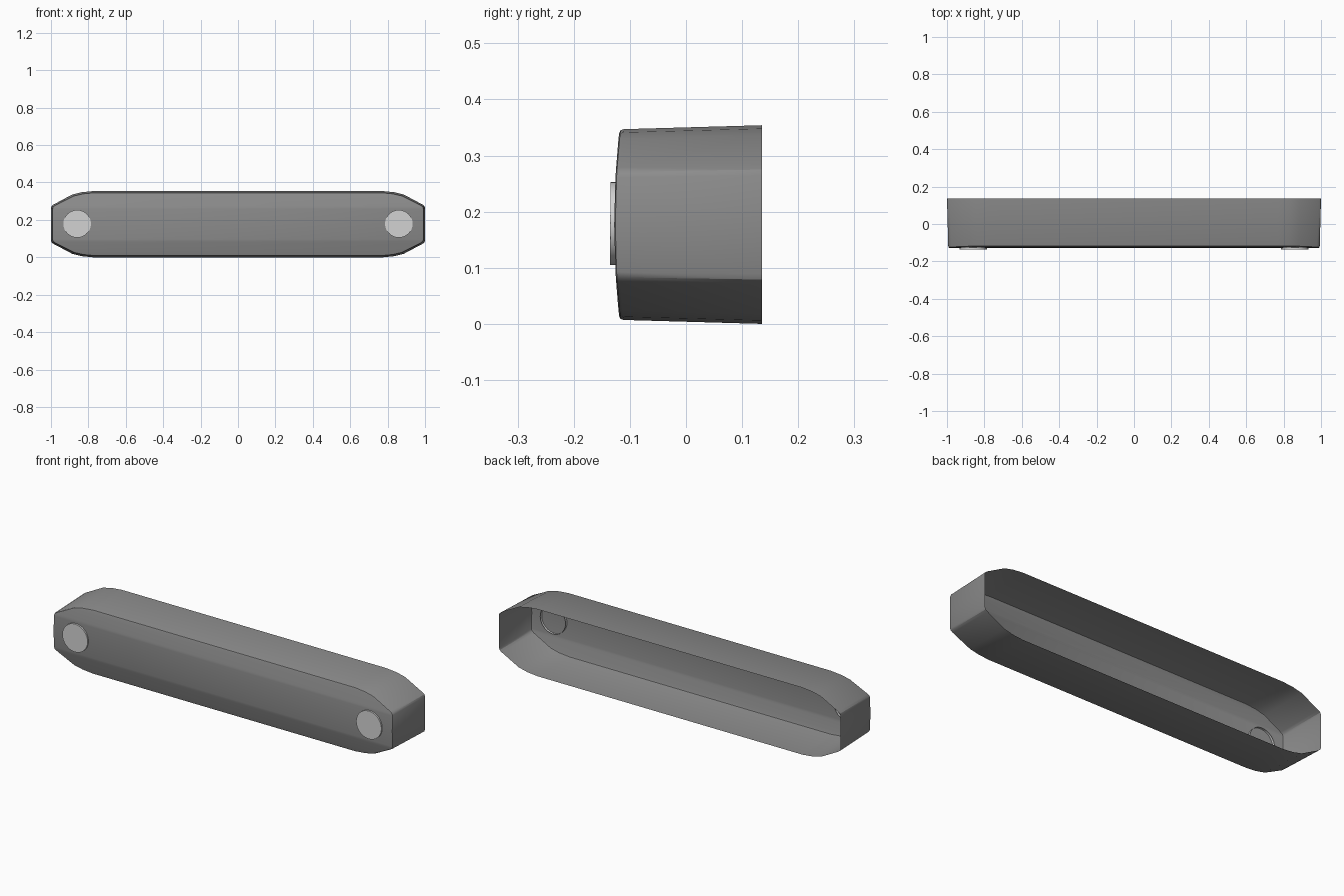
import bpy, bmesh, math
from mathutils import Matrix

cube = bpy.data.objects.get("Cube")
if cube:
    bpy.data.objects.remove(cube)

HALF_H = 0.177   # half height, also the height of the centre line


def material(name, value):
    m = bpy.data.materials.new(name)
    m.use_nodes = True
    col = (value, value, value, 1)
    m.diffuse_color = col
    m.node_tree.nodes["Principled BSDF"].inputs["Base Color"].default_value = col
    return m


def add_object(name, bm, mat):
    bmesh.ops.recalc_face_normals(bm, faces=bm.faces)
    me = bpy.data.meshes.new(name)
    bm.to_mesh(me)
    bm.free()
    me.materials.append(mat)
    ob = bpy.data.objects.new(name, me)
    bpy.context.collection.objects.link(ob)
    bpy.ops.object.select_all(action='DESELECT')
    ob.select_set(True)
    bpy.context.view_layer.objects.active = ob
    bpy.ops.object.shade_smooth_by_angle(angle=math.radians(32))
    return ob


grey = material("mid grey", 0.26)
pale = material("pale grey", 0.65)

# Right-hand outline from bottom to top, as (x, height from centre line)
upper = [(1.0, 0.088), (0.996, 0.098), (0.985, 0.106), (0.885, 0.159),
         (0.835, 0.171), (0.775, HALF_H)]
outline = [(x, -z) for x, z in reversed(upper)] + [(1.0, 0.0)] + upper
count = len(outline)


def front_y(z):
    """Gently bowed front panel."""
    return -0.128 + 0.33 * z * z


def ring(bm, inset, depth):
    """Closed outline loop; depth is a function of height."""
    right = [(x - inset, z * (1 - inset / HALF_H)) for x, z in outline]
    loop = right + [(-x, z) for x, z in reversed(right)]
    return [bm.verts.new((x, depth(z), z + HALF_H)) for x, z in loop]


# Hollow housing: tapered wall, rounded front edge, bowed front panel, open back
bm = bmesh.new()
rings = [ring(bm, 0.0, lambda z: 0.135),
         ring(bm, 0.007, lambda z: front_y(z) + 0.007),
         ring(bm, 0.009, lambda z: front_y(z) + 0.002),
         ring(bm, 0.014, front_y)]
for a, b in zip(rings, rings[1:]):
    for i in range(len(a)):
        j = (i + 1) % len(a)
        bm.faces.new((a[i], a[j], b[j], b[i]))
front = rings[-1]
for i in range(count - 1):
    bm.faces.new((front[i], front[i + 1], front[-i - 2], front[-i - 1]))
add_object("housing", bm, grey)

# Round front buttons, open at the back
for side, x in (("left", 0.86), ("right", -0.86)):
    bm = bmesh.new()
    bmesh.ops.create_cone(bm, cap_ends=True, segments=32, radius1=0.074,
                          radius2=0.074, depth=0.02,
                          matrix=Matrix.Translation((x, -0.125, HALF_H + 0.002))
                          @ Matrix.Rotation(math.pi / 2, 4, 'X'))
    back = [f for f in bm.faces if f.calc_center_median().y > -0.12]
    bmesh.ops.delete(bm, geom=back, context='FACES')
    add_object(side + "_button", bm, pale)
